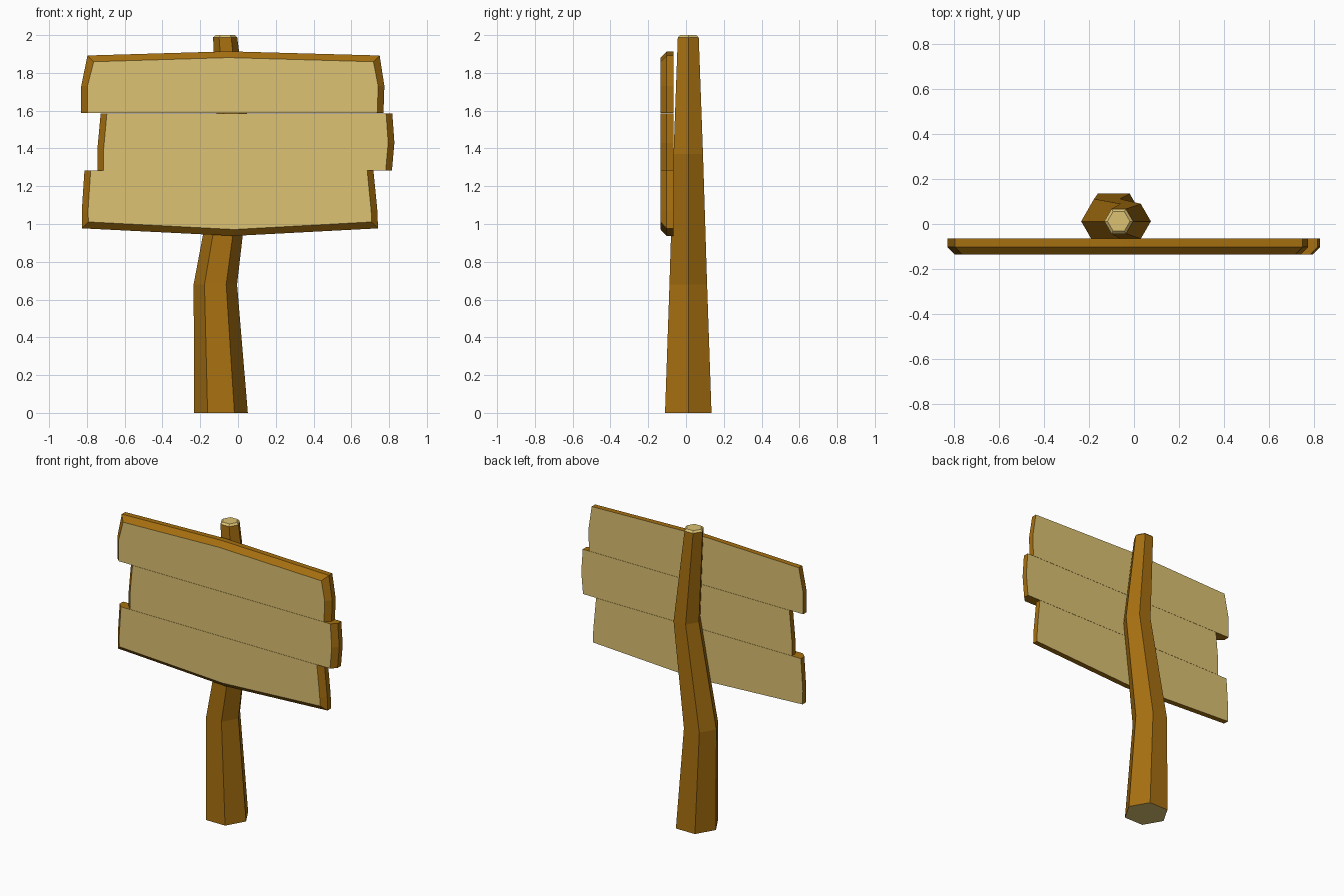
import bpy, bmesh, math

if "Cube" in bpy.data.objects:
    bpy.data.objects.remove(bpy.data.objects["Cube"])


def material(name, rgb):
    m = bpy.data.materials.new(name)
    m.diffuse_color = (*rgb, 1)
    m.use_nodes = True
    m.node_tree.nodes["Principled BSDF"].inputs["Base Color"].default_value = m.diffuse_color
    return m


BROWN = material("brown wood", (0.381, 0.159, 0.0052))
CREAM = material("cut wood", (0.716, 0.539, 0.171))


def loft(name, rings, cream_rule):
    """Skin a stack of matching closed rings and cap both ends."""
    bm = bmesh.new()
    loops = [[bm.verts.new(p) for p in ring] for ring in rings]
    for a, b in zip(loops, loops[1:]):
        for i in range(len(a)):
            j = (i + 1) % len(a)
            bm.faces.new((a[i], a[j], b[j], b[i]))
    bm.faces.new(loops[0])
    bm.faces.new(loops[-1])
    bmesh.ops.recalc_face_normals(bm, faces=bm.faces)
    for f in bm.faces:
        f.material_index = int(cream_rule(f))
    me = bpy.data.meshes.new(name)
    bm.to_mesh(me)
    bm.free()
    me.materials.append(BROWN)
    me.materials.append(CREAM)
    ob = bpy.data.objects.new(name, me)
    bpy.context.collection.objects.link(ob)
    return ob


# Crooked six-sided post: (z, centre x, radius), with bevelled cut top
def hexagon(z, cx, r):
    return [(cx + r * math.cos(math.radians(60 * k)),
             0.012 + r * math.sin(math.radians(60 * k)), z) for k in range(6)]


post_path = [(0, -0.09, 0.142), (0.68, -0.12, 0.115), (1.37, -0.015, 0.09),
             (1.988, -0.068, 0.064), (2.0, -0.068, 0.050)]
loft("post", [hexagon(*p) for p in post_path],
     lambda f: abs(f.normal.z) > 0.5)

# Sign planks: outlines in x, z; front edge is bevelled on the outer sides
planks = {
    "top_plank": [(-0.83, 1.587), (-0.83, 1.73), (-0.797, 1.892), (-0.05, 1.914),
                  (0.75, 1.892), (0.775, 1.73), (0.77, 1.587)],
    "middle_plank": [(-0.745, 1.284), (-0.745, 1.39), (-0.727, 1.586),
                     (0.817, 1.586), (0.828, 1.43), (0.815, 1.284)],
    "bottom_plank": [(-0.825, 0.977), (-0.827, 1.07), (-0.813, 1.283),
                     (0.717, 1.283), (0.738, 1.07), (0.741, 0.977), (-0.02, 0.937)],
}


def bevelled(x, z):
    if abs(x) > 0.5:
        x -= math.copysign(0.033, x)
    if z > 1.88:
        z -= 0.033
    elif z < 1.0:
        z += 0.034
    return x, z


for name, outline in planks.items():
    back = [(x, -0.065, z) for x, z in outline]
    edge = [(x, -0.102, z) for x, z in outline]
    front = [(x, -0.135, z) for x, z in (bevelled(*p) for p in outline)]
    loft(name, [back, edge, front], lambda f: abs(f.normal.y) > 0.95)
